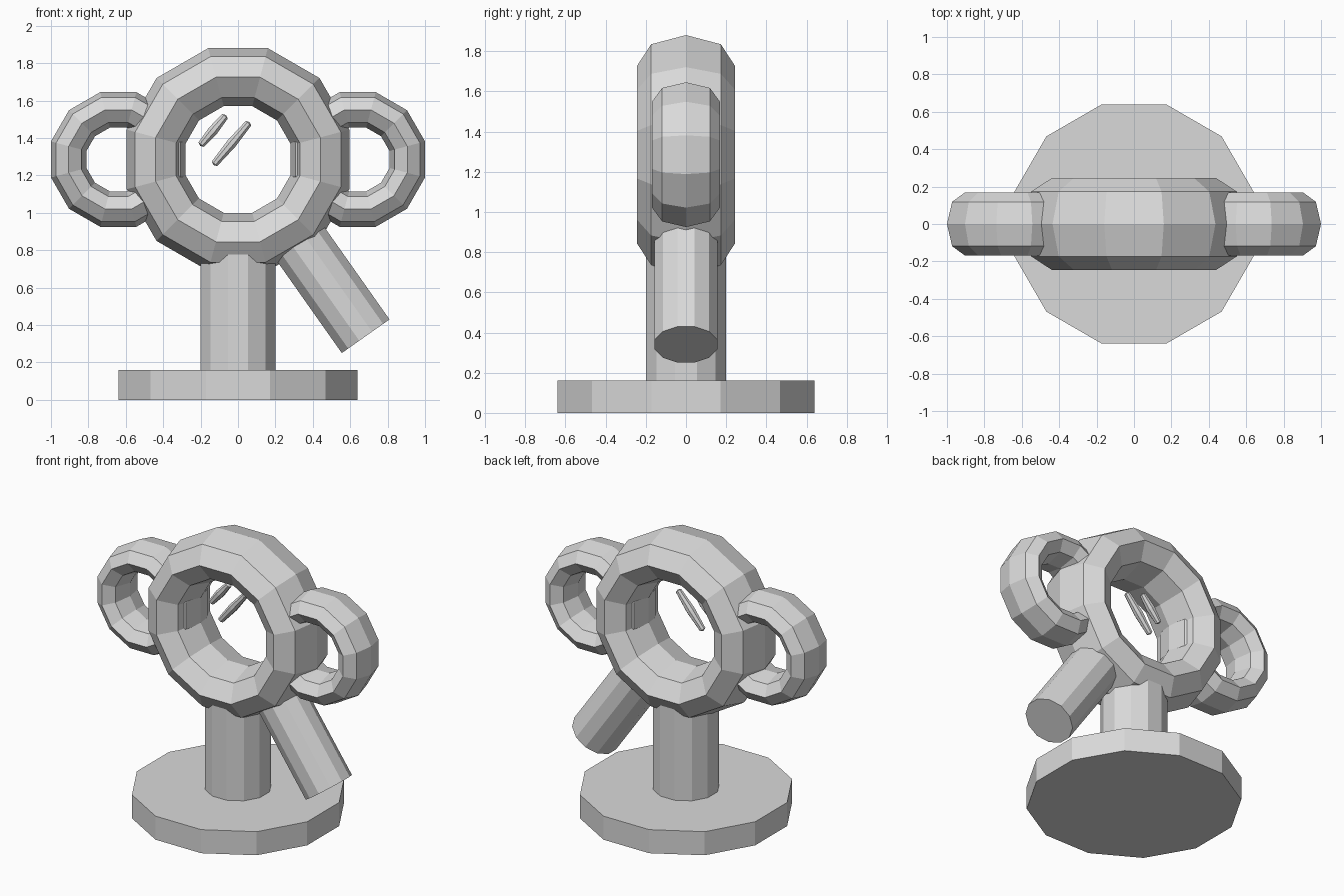
import bpy
from math import radians, cos, pi
from mathutils import Matrix, Vector

cube = bpy.data.objects.get("Cube")
if cube:
    bpy.data.objects.remove(cube, do_unlink=True)

SIDES = 12
FLAT = cos(pi / SIDES)          # flat-to-flat radius over corner radius
CENTRE_Z = 1.285

grey = bpy.data.materials.new("plain grey")
grey.use_nodes = True
grey.diffuse_color = (0.7, 0.7, 0.7, 1)
grey.node_tree.nodes["Principled BSDF"].inputs["Base Color"].default_value = (0.7, 0.7, 0.7, 1)


def finish(name, rotation=(0, 0, 0), location=(0, 0, 0), spin=pi / SIDES):
    """Turn a flat side outward, place the part and give it its colour."""
    ob = bpy.context.object
    ob.name = ob.data.name = name
    ob.data.transform(Matrix.Rotation(spin, 4, 'Z'))
    ob.rotation_euler = rotation
    ob.location = location
    ob.data.materials.append(grey)
    return ob


def ring(name, x, outer, inner, depth):
    """Faceted ring facing the front, with an oval section."""
    major, minor = (outer + inner) / 2 / FLAT, (outer - inner) / 2 / FLAT
    bpy.ops.mesh.primitive_torus_add(major_segments=SIDES, minor_segments=8,
                                     major_radius=major, minor_radius=minor)
    ob = finish(name, (radians(90), 0, 0), (x, 0, CENTRE_Z))
    ob.data.transform(Matrix.Diagonal((1, 1, depth / minor, 1)))


def column(name, apothem, length, start, tilt=0):
    """Twelve-sided cylinder rising from its start point."""
    bpy.ops.mesh.primitive_cylinder_add(vertices=SIDES, radius=apothem / FLAT, depth=length)
    axis = Matrix.Rotation(tilt, 3, 'Y') @ Vector((0, 0, length / 2))
    finish(name, (0, tilt, 0), Vector(start) + axis)


def glint(name, x, z, length, radius=0.029):
    """Slim slanted bar with tapered ends."""
    bpy.ops.mesh.primitive_uv_sphere_add(segments=8, ring_count=4, radius=radius)
    ob = finish(name, (0, radians(40), 0), (x, 0, z), spin=pi / 8)
    for v in ob.data.vertices:
        if abs(v.co.z) < radius * 0.1:
            v.co.z = 0
        else:
            v.co.z += (length / 2 - radius) * (1 if v.co.z > 0 else -1)


# Stand
column("base", 0.64, 0.16, (0, 0, 0))
column("post", 0.2, 0.72, (0, 0, 0.12))

# Main ring with a smaller ring on each side
ring("main_ring", 0, 0.595, 0.285, 0.245)
for side, name in ((-1, "right_ring"), (1, "left_ring")):
    ring(name, side * 0.64, 0.36, 0.17, 0.168)

# Slanted handle below the main ring
column("handle", 0.156, 0.7, (0.6825, 0, 0.34), radians(-35.2))

# Two floating bars inside the main ring
glint("short_bar", -0.133, 1.44, 0.215)
glint("long_bar", -0.035, 1.37, 0.3)
